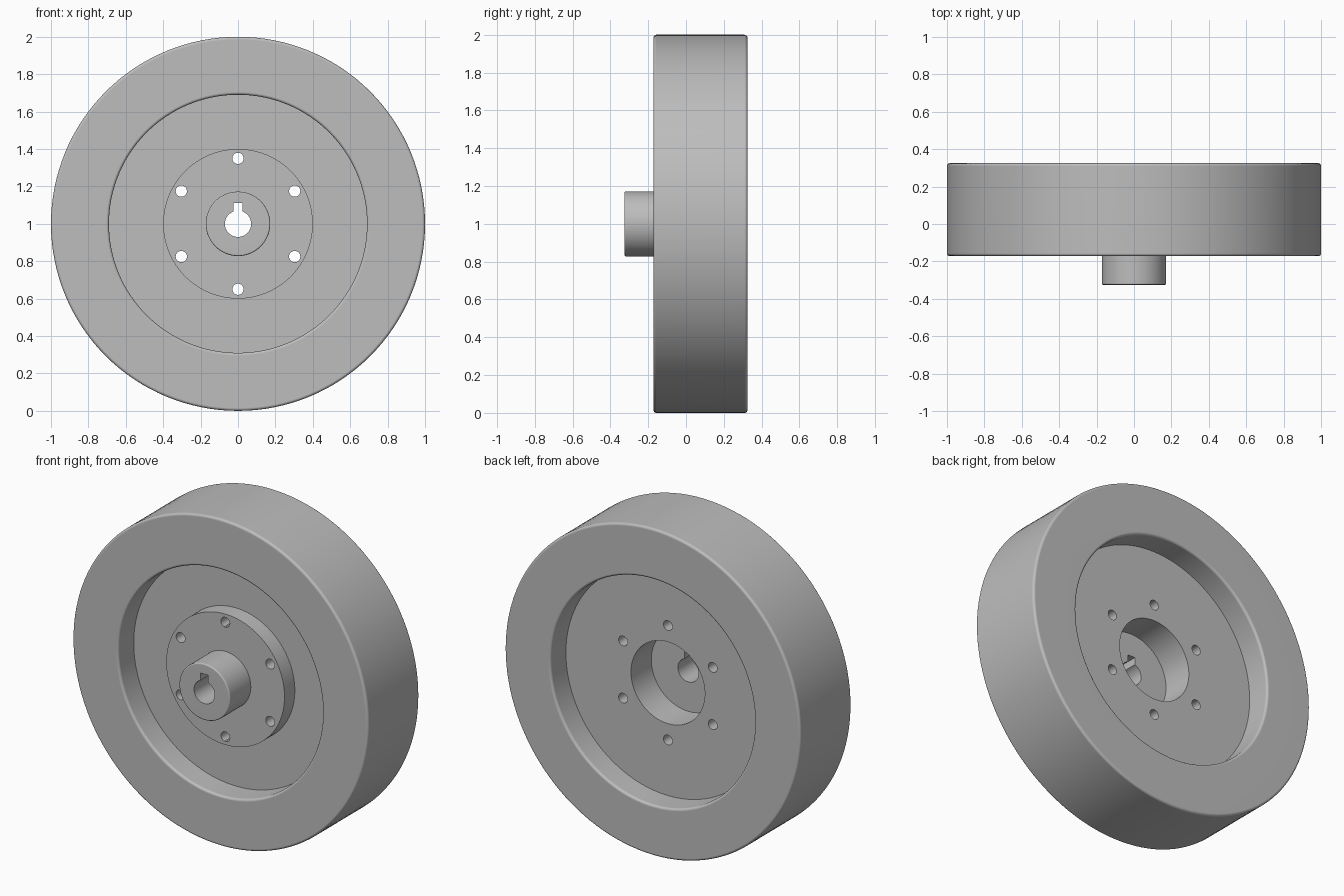
import bpy, bmesh, math
from mathutils import Matrix, Vector

if "Cube" in bpy.data.objects:
    bpy.data.objects.remove(bpy.data.objects["Cube"], do_unlink=True)

AXIS_Z = 1.0
SEGMENTS = 128

steel = bpy.data.materials.new("plain grey metal")
steel.use_nodes = True
GREY = (0.51, 0.51, 0.51, 1)
steel.diffuse_color = GREY
steel.node_tree.nodes["Principled BSDF"].inputs["Base Color"].default_value = GREY


def make_object(name, bm):
    bmesh.ops.recalc_face_normals(bm, faces=bm.faces)
    mesh = bpy.data.meshes.new(name)
    bm.to_mesh(mesh)
    bm.free()
    mesh.materials.append(steel)
    obj = bpy.data.objects.new(name, mesh)
    bpy.context.collection.objects.link(obj)
    return obj


def fillet(profile, steps=4):
    """Round each (radius, y, fillet) corner of a closed profile."""
    points = []
    for i, (r, y, size) in enumerate(profile):
        corner = Vector((r, y))
        if not size:
            points.append(corner)
            continue
        a = (Vector(profile[i - 1][:2]) - corner).normalized() * size
        b = (Vector(profile[(i + 1) % len(profile)][:2]) - corner).normalized() * size
        centre = corner + a + b
        for k in range(steps + 1):
            t = k / steps * math.pi / 2
            points.append(centre - b * math.cos(t) - a * math.sin(t))
    return points


def lathe(name, profile):
    """Turn a closed profile about the horizontal wheel axis."""
    bm = bmesh.new()
    points = fillet(profile)
    rings = []
    for s in range(SEGMENTS):
        t = 2 * math.pi * s / SEGMENTS
        rings.append([bm.verts.new((p.x * math.cos(t), p.y, AXIS_Z + p.x * math.sin(t)))
                      for p in points])
    for s, ring in enumerate(rings):
        after = rings[(s + 1) % SEGMENTS]
        for k in range(len(points)):
            j = (k + 1) % len(points)
            bm.faces.new((ring[k], ring[j], after[j], after[k]))
    return make_object(name, bm)


def cut(obj, cutter):
    mod = obj.modifiers.new("cut", "BOOLEAN")
    mod.operation, mod.solver, mod.object = "DIFFERENCE", "EXACT", cutter
    bpy.context.view_layer.objects.active = obj
    bpy.ops.object.modifier_apply(modifier=mod.name)


# Heavy rim with a recessed web on both sides and a central opening
FRONT, BACK, RECESS = -0.172, 0.325, 0.15
web_front, web_back = FRONT + RECESS, BACK - RECESS
E = 0.015
wheel = lathe("flywheel_rim_and_web", [
    (0.25, web_front, 0), (0.69, web_front, 0), (0.69, FRONT, E), (1.0, FRONT, E),
    (1.0, BACK, E), (0.69, BACK, E), (0.69, web_back, 0), (0.25, web_back, 0)])

# Bolted flange with its projecting shaft hub
flange_front = web_front - 0.1
hub = lathe("flange_and_hub", [
    (0.07, web_front, 0), (0.07, -0.325, 0), (0.172, -0.325, 0.008),
    (0.172, flange_front, 0), (0.4, flange_front, 0), (0.4, web_front, 0)])

# Six bolt holes through flange and web
bm = bmesh.new()
for k in range(6):
    t = math.radians(90 + 60 * k)
    place = Matrix.Translation((0.35 * math.cos(t), 0, AXIS_Z + 0.35 * math.sin(t)))
    bmesh.ops.create_cone(bm, cap_ends=True, segments=32, radius1=0.03, radius2=0.03,
                          depth=1, matrix=place @ Matrix.Rotation(math.pi / 2, 4, "X"))
bolt_cutter = make_object("bolt_hole_cutter", bm)

# Keyway slot above the shaft bore
bm = bmesh.new()
bmesh.ops.create_cube(bm, size=1, matrix=Matrix.Translation((0, 0, AXIS_Z + 0.08))
                      @ Matrix.Diagonal((0.05, 1, 0.06, 1)))
key_cutter = make_object("keyway_cutter", bm)

cut(wheel, bolt_cutter)
cut(hub, bolt_cutter)
cut(hub, key_cutter)
for cutter in (bolt_cutter, key_cutter):
    bpy.data.objects.remove(cutter, do_unlink=True)

# Smooth turned surfaces, crisp machined edges, flat faces kept flat
for obj in (wheel, hub):
    bpy.ops.object.select_all(action="DESELECT")
    obj.select_set(True)
    bpy.context.view_layer.objects.active = obj
    bpy.ops.object.shade_smooth_by_angle(angle=math.radians(30))
    normals = obj.modifiers.new("flat faces", "WEIGHTED_NORMAL")
    normals.keep_sharp = True
